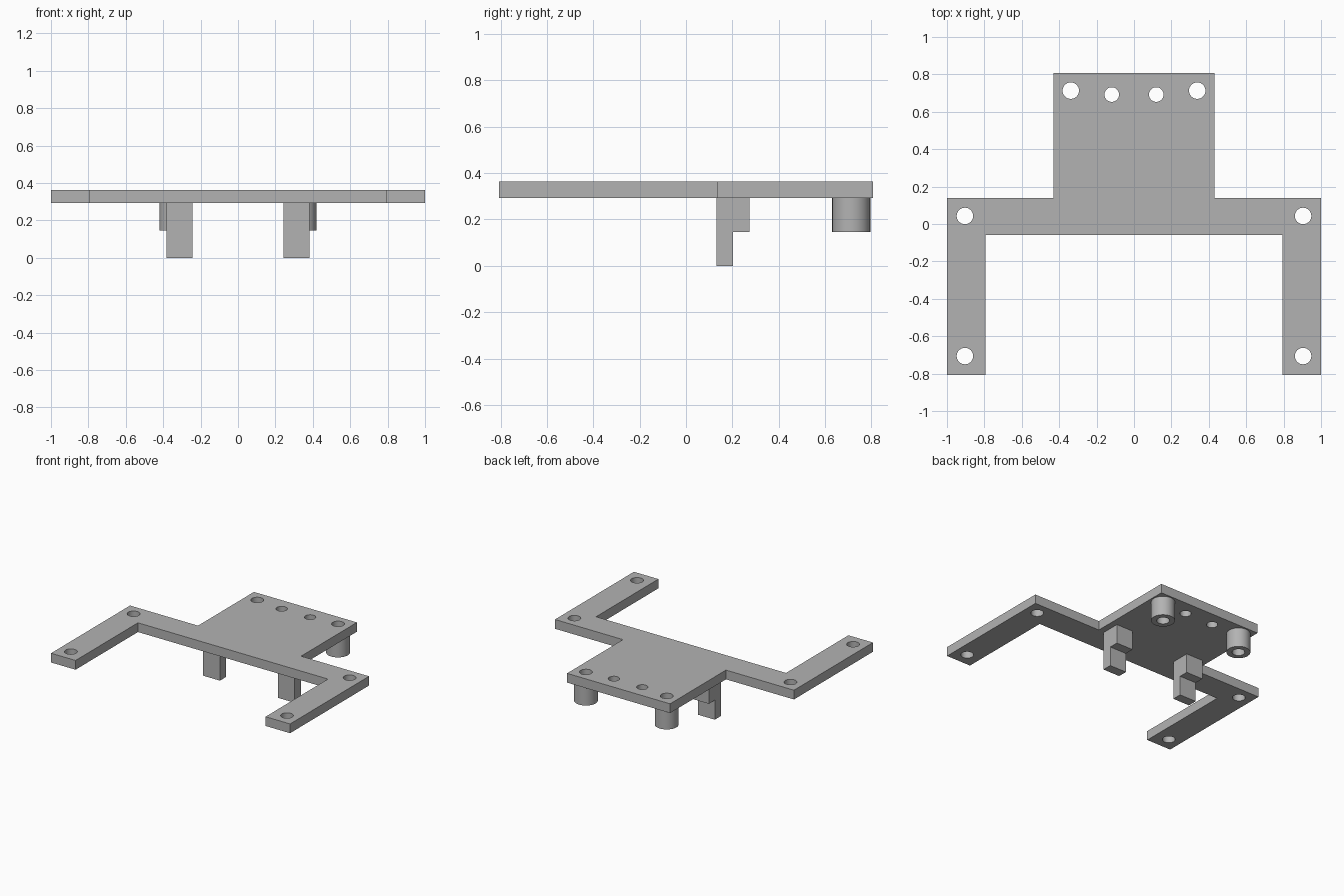
import bpy
import math

cube = bpy.data.objects.get("Cube")
if cube:
    bpy.data.objects.remove(cube, do_unlink=True)

grey = bpy.data.materials.new("plain_grey")
grey.use_nodes = True
colour = (0.45, 0.45, 0.45, 1)
grey.diffuse_color = colour
grey.node_tree.nodes["Principled BSDF"].inputs["Base Color"].default_value = colour

HEIGHT, UNDERSIDE, STEP = 0.363, 0.293, 0.147
HOLE = 0.044


def circle(x, y, r, n=48):
    return [(x + r * math.cos(math.tau * i / n), y + r * math.sin(math.tau * i / n))
            for i in range(n)]


def extrude(name, loops, low, high):
    """Fill closed outlines (inner ones become holes) and extrude them in z."""
    curve = bpy.data.curves.new(name, "CURVE")
    curve.dimensions = "2D"
    curve.fill_mode = "BOTH"
    curve.extrude = (high - low) / 2
    for loop in loops:
        spline = curve.splines.new("POLY")
        spline.points.add(len(loop) - 1)
        for point, (x, y) in zip(spline.points, loop):
            point.co = (x, y, 0, 1)
        spline.use_cyclic_u = True
    obj = bpy.data.objects.new(name, curve)
    bpy.context.collection.objects.link(obj)
    obj.location.z = (low + high) / 2
    bpy.ops.object.select_all(action="DESELECT")
    obj.select_set(True)
    bpy.context.view_layer.objects.active = obj
    bpy.ops.object.convert(target="MESH")
    obj = bpy.context.object
    # Weld the caps to the walls so that edges shade cleanly
    bpy.ops.object.mode_set(mode="EDIT")
    bpy.ops.mesh.select_all(action="SELECT")
    bpy.ops.mesh.remove_doubles(threshold=0.0001)
    bpy.ops.mesh.normals_make_consistent(inside=False)
    bpy.ops.object.mode_set(mode="OBJECT")
    obj.data.materials.clear()
    obj.data.materials.append(grey)
    bpy.ops.object.shade_smooth_by_angle(angle=math.radians(30))
    return obj


# Mounting plate: rear panel, crossbar and two forward arms
half = [(0.431, 0.806), (0.431, 0.138), (1, 0.138),
        (1, -0.806), (0.795, -0.806), (0.795, -0.06)]
outline = half + [(-x, y) for x, y in reversed(half)]
holes = [(0.904, 0.043, HOLE), (0.904, -0.706, HOLE),
         (0.338, 0.713, HOLE), (0.119, 0.692, 0.039)]
loops = [outline] + [circle(s * x, y, r) for x, y, r in holes for s in (1, -1)]
extrude("mounting_plate", loops, UNDERSIDE, HEIGHT)

for side, s in (("left", 1), ("right", -1)):
    # Hollow screw boss below the rear holes
    extrude(side + "_screw_boss",
            [circle(s * 0.338, 0.713, 0.082), circle(s * 0.338, 0.713, HOLE)],
            STEP, UNDERSIDE)

    # Stepped leg: a side profile extruded across its width
    profile = [(0.131, 0), (0.203, 0), (0.203, STEP),
               (0.274, STEP), (0.274, UNDERSIDE), (0.131, UNDERSIDE)]
    mesh = bpy.data.meshes.new(side + "_stepped_leg")
    n = len(profile)
    verts = [(s * 0.313 + dx, y, z) for dx in (-0.07, 0.07) for y, z in profile]
    faces = [tuple(reversed(range(n))), tuple(range(n, 2 * n))]
    faces += [(i, (i + 1) % n, n + (i + 1) % n, n + i) for i in range(n)]
    mesh.from_pydata(verts, [], faces)
    mesh.materials.append(grey)
    leg = bpy.data.objects.new(side + "_stepped_leg", mesh)
    bpy.context.collection.objects.link(leg)
